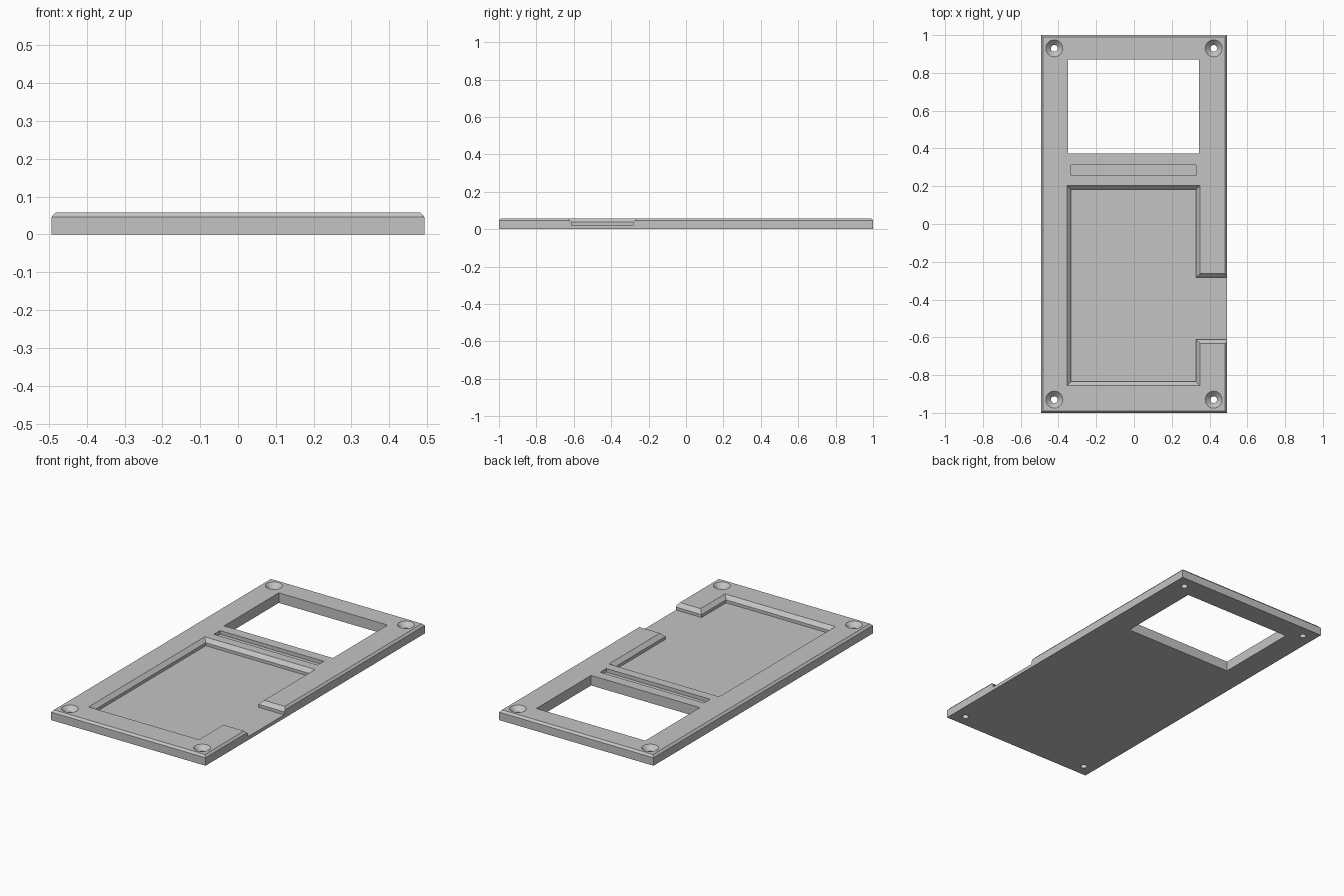
import bpy
import bmesh
from math import cos, sin, tau, radians
from mathutils import Vector

if "Cube" in bpy.data.objects:
    bpy.data.objects.remove(bpy.data.objects["Cube"], do_unlink=True)

HALF_X, HALF_Y, TOP = 0.493, 1.0, 0.058
FLOOR, LIP, ABOVE = 0.02, 0.037, 0.02

grey = bpy.data.materials.new("plain grey")
grey.use_nodes = True
grey.diffuse_color = (0.55, 0.55, 0.55, 1)
grey.node_tree.nodes["Principled BSDF"].inputs["Base Color"].default_value = grey.diffuse_color


def rectangle(x0, x1, y0, y1):
    return [Vector(p) for p in ((x0, y0), (x1, y0), (x1, y1), (x0, y1))]


def circle(x, y, r, sides=32):
    return [Vector((x + r * cos(tau * i / sides), y + r * sin(tau * i / sides)))
            for i in range(sides)]


def grow(outline, d):
    """Move every edge of a right-angled, counter-clockwise outline outward."""
    result = []
    for i, p in enumerate(outline):
        a = (p - outline[i - 1]).normalized()
        b = (outline[(i + 1) % len(outline)] - p).normalized()
        result.append(p + d * Vector((a.y + b.y, -a.x - b.x)))
    return result


def loft(name, layers):
    """Closed solid through (outline, height) layers, from bottom to top."""
    bm = bmesh.new()
    rings = [[bm.verts.new((p.x, p.y, z)) for p in outline] for outline, z in layers]
    for low, high in zip(rings, rings[1:]):
        for i in range(len(low)):
            j = (i + 1) % len(low)
            bm.faces.new((low[i], low[j], high[j], high[i]))
    bm.faces.new(rings[0][::-1])
    bm.faces.new(rings[-1])
    mesh = bpy.data.meshes.new(name)
    bm.to_mesh(mesh)
    bm.free()
    mesh.materials.append(grey)
    obj = bpy.data.objects.new(name, mesh)
    bpy.context.collection.objects.link(obj)
    return obj


# Plate with a chamfered top rim
edge = rectangle(-HALF_X, HALF_X, -HALF_Y, HALF_Y)
plate = loft("panel_plate", [(edge, 0), (edge, TOP - 0.012), (grow(edge, -0.011), TOP)])

# Pocket with a side opening, upright at the floor and sloping above
pocket = [Vector(p) for p in (
    (-0.334, -0.835), (0.329, -0.835), (0.329, -0.612), (0.6, -0.612),
    (0.6, -0.283), (0.329, -0.283), (0.329, 0.183), (-0.334, 0.183))]
slope = 0.021 / (TOP - LIP)
cutters = [loft("pocket_cutter", [
    (pocket, FLOOR), (pocket, LIP),
    (grow(pocket, slope * (TOP + ABOVE - LIP)), TOP + ABOVE)])]

# Window through the plate, and the shallow slot beside it
window = rectangle(-0.35, 0.345, 0.373, 0.872)
slot = rectangle(-0.334, 0.329, 0.257, 0.313)
cutters.append(loft("window_cutter", [(window, -ABOVE), (window, TOP + ABOVE)]))
cutters.append(loft("slot_cutter", [(slot, LIP), (slot, TOP + ABOVE)]))

# Countersunk corner screw holes
for x in (-0.422, 0.422):
    for y in (-0.93, 0.93):
        bore = circle(x, y, 0.018)
        cutters.append(loft("screw_hole_cutter", [
            (bore, -ABOVE), (bore, TOP - 0.027),
            (circle(x, y, 0.045 + ABOVE), TOP + ABOVE)]))

# Cut everything out of the plate, then discard the cutters
bpy.context.view_layer.objects.active = plate
plate.select_set(True)
for cutter in cutters:
    cutter.hide_render = True
    cut = plate.modifiers.new("cut", "BOOLEAN")
    cut.operation = "DIFFERENCE"
    cut.solver = "EXACT"
    cut.object = cutter
    bpy.ops.object.modifier_apply(modifier=cut.name)
    bpy.data.objects.remove(cutter, do_unlink=True)

bpy.ops.object.shade_smooth_by_angle(angle=radians(25))
